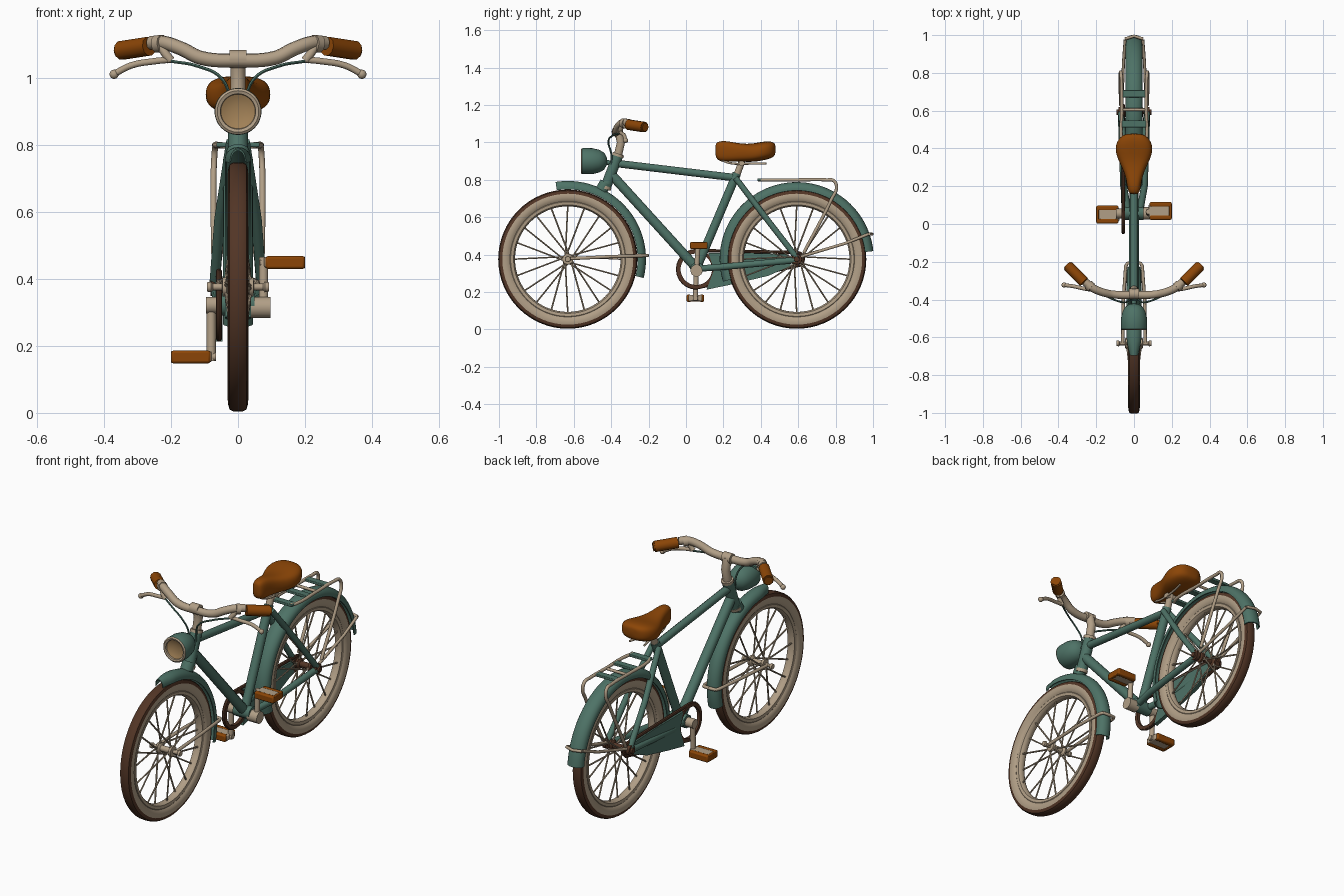
import bpy, bmesh, math
from math import sin, cos, pi, radians

if "Cube" in bpy.data.objects:
    bpy.data.objects.remove(bpy.data.objects["Cube"])

def mat(name, c):
    m = bpy.data.materials.new(name)
    m.diffuse_color = (*c, 1)
    m.use_nodes = True
    m.node_tree.nodes["Principled BSDF"].inputs["Base Color"].default_value = m.diffuse_color
    return m

TEAL = mat("teal paint", (0.076, 0.17, 0.134))
CREAM = mat("cream metal", (0.44, 0.345, 0.24))
BROWN = mat("dark brown rubber", (0.085, 0.036, 0.019))
TAN = mat("orange leather", (0.26, 0.06, 0.002))
LENS = mat("amber lens", (0.36, 0.22, 0.095))

def finish(ob, angle=40):
    bpy.ops.object.select_all(action='DESELECT')
    ob.select_set(True)
    bpy.context.view_layer.objects.active = ob
    if ob.type == 'CURVE':
        bpy.ops.object.convert(target='MESH')
    bpy.ops.object.shade_smooth_by_angle(angle=radians(angle))
    return bpy.context.view_layer.objects.active

def mesh(name, verts, faces, mats, rule=None, angle=40):
    me = bpy.data.meshes.new(name)
    me.from_pydata(verts, [], faces)
    bm = bmesh.new()
    bm.from_mesh(me)
    bmesh.ops.remove_doubles(bm, verts=bm.verts, dist=1e-5)
    bmesh.ops.recalc_face_normals(bm, faces=bm.faces)
    bm.to_mesh(me)
    bm.free()
    for m in mats:
        me.materials.append(m)
    if rule:
        for p in me.polygons:
            p.material_index = rule(p)
    ob = bpy.data.objects.new(name, me)
    bpy.context.collection.objects.link(ob)
    return finish(ob, angle)

def tube(name, paths, r, m, smooth=False, cyclic=False, res=3):
    cu = bpy.data.curves.new(name, 'CURVE')
    cu.dimensions = '3D'
    cu.bevel_depth, cu.bevel_resolution, cu.use_fill_caps = r, res, True
    cu.resolution_u = 6
    for pts in paths:
        s = cu.splines.new('BEZIER' if smooth else 'POLY')
        if smooth:
            s.bezier_points.add(len(pts) - 1)
            for b, p in zip(s.bezier_points, pts):
                b.co = p
                b.handle_left_type = b.handle_right_type = 'AUTO'
        else:
            s.points.add(len(pts) - 1)
            for b, p in zip(s.points, pts):
                b.co = (*p, 1)
        s.use_cyclic_u = cyclic
    cu.materials.append(m)
    ob = bpy.data.objects.new(name, cu)
    bpy.context.collection.objects.link(ob)
    return finish(ob)

def both(pts):
    return [pts, [(-x, y, z) for x, y, z in pts]]

# revolve a (radius, offset) profile about the x or y axis
def lathe(name, prof, c, mats, rule=None, axis='X', a0=0, a1=360, n=48, closed=False, taper=None):
    full = a1 - a0 == 360
    k, rows = len(prof), n if full else n + 1
    vs, fs = [], []
    for i in range(rows):
        a = radians(a0 + (a1 - a0) * i / n)
        w = taper(i / n) if taper else 1
        for r, h in prof:
            u, v = r * cos(a), r * sin(a)
            vs.append((c[0] + h * w, c[1] + u, c[2] + v) if axis == 'X' else (c[0] + u, c[1] + h, c[2] + v))
    for i in range(n):
        j = (i + 1) % rows
        for q in range(k if closed else k - 1):
            p = (q + 1) % k
            fs.append((i * k + q, i * k + p, j * k + p, j * k + q))
    if not full:
        fs += [tuple(range(k)), tuple(range(n * k, n * k + k))]
    return mesh(name, vs, fs, mats, rule)

FRONT, REAR = (0, -0.632, 0.376), (0, 0.592, 0.376)

# wheels: tyre with pale sidewall, hub, spokes
half = [(0.372, 0), (0.371, 0.016), (0.366, 0.025), (0.350, 0.030), (0.333, 0.031), (0.317, 0.027),
        (0.309, 0.021), (0.306, 0.023), (0.29, 0.021), (0.283, 0.011), (0.282, 0)]
section = half + [(r, -x) for r, x in half[-2:0:-1]]
for label, c, hm in (("front", FRONT, CREAM), ("rear", REAR, BROWN)):
    lathe(label + "_wheel", section, c, [CREAM, BROWN], closed=True, n=64,
          rule=lambda p, c=c: int(math.hypot(p.center.y - c[1], p.center.z - c[2]) > 0.347))
    hub = [(0, .093), (.014, .092), (.016, .08), (.010, .075), (.010, .048), (.028, .046),
           (.030, .034), (.016, .026)]
    lathe(label + "_hub", hub + [(r, -x) for r, x in hub[::-1]], c, [hm], n=20)
    spokes = []
    for i in range(20):
        a = 2 * pi * i / 20
        b = a + (0.5 if i % 4 < 2 else -0.5)
        s = 0.036 if i % 2 else -0.036
        spokes.append([(s, c[1] + .027 * cos(b), c[2] + .027 * sin(b)),
                       (s * .15, c[1] + .287 * cos(a), c[2] + .287 * sin(a))])
    tube(label + "_spokes", spokes, 0.0045, CREAM, res=1)

# mudguards: thin curved shell swept around each wheel
def shell(R, w):
    arc = [(R - 0.034 + 0.034 * sin(t), w * cos(t)) for t in [pi * i / 10 for i in range(11)]]
    return [(R - .045, w)] + arc + [(R - .045, -w), (R - .045, .006 - w)] + \
           [(r - .006, x * .87) for r, x in arc[::-1]] + [(R - .045, w - .006)]
lathe("front_mudguard", shell(0.418, .039), FRONT, [TEAL], a0=99, a1=-14, n=32, closed=True,
      taper=lambda t: min(1, 0.6 + 4 * t))
lathe("rear_mudguard", shell(0.412, .045), REAR, [TEAL], a0=6, a1=197, n=48, closed=True)
tube("front_mudguard_stay", both([(.06, -.632, .378), (.056, -.4, .39), (.044, -.225, .395), (.036, -.208, .395),
                                  (0, -.206, .395)]), .009, CREAM)
tube("rear_mudguard_stay", both([(.065, .6, .385), (.056, .85, .46), (.047, .975, .51)]), .008, CREAM)
tube("rear_stay_band", [[(-.048, .98, .51), (0, .995, .51), (.048, .98, .51)]], .008, CREAM)

# frame tubes
tube("head_tube", [[(0, -.43, .76), (0, -.362, .935)]], .03, TEAL)
tube("fork_crown", [[(0, -.452, .745), (0, -.428, .785)]], .034, TEAL)
tube("head_rings", [[(0, -.434, .752), (0, -.428, .768)], [(0, -.366, .925), (0, -.361, .94)]], .033, CREAM)
tube("top_tube", [[(0, -.375, .888), (0, .25, .813)]], .021, TEAL)
tube("down_tube", [[(0, -.40, .83), (0, .05, .335)]], .027, TEAL)
tube("seat_tube", [[(0, .272, .835), (0, .058, .33)]], .024, TEAL)
tube("seat_stays", both([(.02, .265, .81), (.055, .44, .58), (.07, .595, .38)]), .016, TEAL)
tube("chain_stays", both([(.03, .06, .325), (.055, .2, .335), (.068, .595, .372)]), .018, TEAL)
tube("bottom_bracket", [[(-.05, .058, .325), (.05, .058, .325)]], .036, TEAL)
tube("dropouts", both([(.062, .592, .376), (.082, .592, .376)]), .028, BROWN)

# chain drive on the left side
BB = (-.057, .055, .322)
lathe("chainring", [(.084, .009), (.103, .009), (.103, -.009), (.084, -.009)], BB, [BROWN], closed=True)
loop = [(BB[0], BB[1] + .100 * cos(radians(a)), BB[2] + .100 * sin(radians(a))) for a in range(90, 271, 15)]
loop += [(BB[0], .592 + .036 * cos(radians(a)), .376 + .036 * sin(radians(a))) for a in range(-90, 91, 30)]
tube("chain", [loop], .009, BROWN, cyclic=True, res=2)
tube("rear_sprocket", [[(-.064, .592, .376), (-.05, .592, .376)]], .036, BROWN)
outline = [(.12, .408), (.35, .408), (.55, .402), (.56, .34), (.44, .287), (.25, .242), (.11, .213), (.15, .32)]
n = len(outline)
mesh("chain_guard", [(x, y, z) for x in (-.068, -.046) for y, z in outline],
     [tuple(range(n)), tuple(range(n, 2 * n))] +
     [(i, (i + 1) % n, n + (i + 1) % n, n + i) for i in range(n)], [TEAL])

# cranks and pedals
tube("crank_axle", [[(-.095, .056, .322), (.04, .056, .322)]], .026, CREAM)
tube("crank_boss", [[(.035, .056, .315), (.088, .056, .315), (.097, .056, .315)]], .033, CREAM)
tube("crank_arms", [[(.076, .056, .31), (.076, .065, .465)], [(-.08, .056, .33), (-.08, .05, .155)]], .014, CREAM)
tube("pedal_axles", [[(.066, .065, .448), (.12, .065, .448)], [(-.066, .05, .168), (-.12, .05, .168)]], .014, CREAM)

def box(name, lo, hi, m, bevel):
    vs = [(x, y, z) for x in (lo[0], hi[0]) for y in (lo[1], hi[1]) for z in (lo[2], hi[2])]
    ob = mesh(name, vs, [(0, 1, 3, 2), (4, 5, 7, 6), (0, 1, 5, 4), (2, 3, 7, 6), (0, 2, 6, 4), (1, 3, 7, 5)], [m])
    b = ob.modifiers.new("round", 'BEVEL')
    b.width, b.segments = bevel, 2
for label, s, y, z in (("right", 1, .069, .449), ("left", -1, .05, .167)):
    xs = sorted((s * .082, s * .2))
    for part, d in (("front", -.034), ("back", .034)):
        box(f"{label}_pedal_{part}_rubber", (xs[0], y + d - .013, z - .019), (xs[1], y + d + .013, z + .019), TAN, .007)
    ps = sorted((s * .078, s * .188))
    box(label + "_pedal_plate", (ps[0], y - .036, z - .015), (ps[1], y + .036, z + .017), CREAM, .005)
    es = sorted((s * .186, s * .2))
    box(label + "_pedal_end", (es[0], y - .036, z - .018), (es[1], y + .036, z + .018), TAN, .003)

# saddle lofted from rounded sections: y, half width, bottom, top
secs = [(.157, .016, .93, .99), (.166, .030, .905, 1.003), (.20, .037, .896, 1.011), (.25, .044, .898, 1.002),
        (.30, .064, .897, .993), (.35, .09, .895, .993), (.395, .101, .90, 1.002), (.44, .091, .91, 1.008),
        (.47, .064, .922, 1.002), (.479, .03, .94, .988)]
K = 20
def sp(v, e):
    return math.copysign(abs(v) ** e, v)
vs = [(w * sp(cos(2 * pi * i / K), .7), y, (a + b) / 2 + (b - a) / 2 * sp(sin(2 * pi * i / K), .7))
      for y, w, a, b in secs for i in range(K)]
fs = [(r * K + i, r * K + (i + 1) % K, (r + 1) * K + (i + 1) % K, (r + 1) * K + i)
      for r in range(len(secs) - 1) for i in range(K)]
fs += [tuple(range(K)), tuple(range((len(secs) - 1) * K, len(secs) * K))]
seat = mesh("saddle", vs, fs, [TAN], angle=80)
seat.modifiers.new("smooth", 'SUBSURF').levels = 1
tube("seat_post", [[(0, .268, .815), (0, .305, .915)]], .019, CREAM)
tube("seat_clamp", [[(-.03, .298, .89), (.03, .298, .89)]], .016, CREAM)
tube("saddle_rails", both([(.012, .19, .905), (.02, .24, .889), (.03, .36, .887), (.045, .43, .888)]),
     .006, CREAM, smooth=True)

# luggage carrier
tube("carrier_frame", both([(.05, .385, .80), (.064, .43, .80), (.065, .6, .80), (.066, .75, .80),
                            (.068, .79, .795), (.071, .805, .76), (.073, .78, .70), (.07, .63, .41)]), .009, CREAM, smooth=True)
tube("carrier_cross_bar", [[(-.068, .605, .797), (.068, .605, .797)]], .008, CREAM)
for i, y in enumerate((.40, .53, .69)):
    box(f"carrier_slat_{i + 1}", (-.064, y - .019, .794), (.064, y + .019, .808), TEAL, .003)

# headlamp
lathe("headlamp_shell", [(.063, -.553), (.068, -.556), (.070, -.55), (.069, -.50), (.061, -.465), (.046, -.438), (.022, -.424),
                         (0, -.42)], (0, 0, .90), [TEAL], axis='Y')
lathe("headlamp_rim", [(.050, -.545), (.053, -.559), (.062, -.562), (.069, -.557), (.06, -.545)],
      (0, 0, .90), [CREAM], axis='Y', closed=True)
lathe("headlamp_lens", [(.055, -.553), (.04, -.546), (.02, -.541), (0, -.54)], (0, 0, .90), [LENS], axis='Y')
tube("headlamp_bracket", [[(0, -.45, .895), (0, -.375, .89)]], .013, TEAL)

# stem, handlebar, grips
tube("stem", [[(0, -.364, .93), (0, -.348, 1.0), (0, -.362, 1.06)]], .023, CREAM)
tube("stem_clamp", [[(-.026, -.37, 1.057), (.026, -.37, 1.057)]], .028, CREAM)
tube("handlebar", [[(s * x, y, z) for s, x, y, z in
                    ((-1, .26, -.305, 1.105), (-1, .225, -.335, 1.106), (-1, .17, -.36, 1.088), (-1, .11, -.373, 1.06),
                     (1, 0, -.376, 1.053), (1, .11, -.373, 1.06), (1, .17, -.36, 1.088), (1, .225, -.335, 1.106),
                     (1, .26, -.305, 1.105))]], .021, CREAM, smooth=True)
tube("grips", both([(.265, -.307, 1.095), (.35, -.222, 1.082)]), .029, TAN)
tube("grip_ends", both([(.348, -.224, 1.082), (.355, -.217, 1.081)]), .023, TAN)
tube("lever_clamps", both([(.225, -.337, 1.103), (.243, -.322, 1.101)]), .027, CREAM)

# brake levers and cables
tube("lever_brackets", both([(.235, -.335, 1.10), (.215, -.35, 1.07), (.20, -.35, 1.052)]), .013, CREAM)
tube("brake_levers", both([(.20, -.35, 1.055), (.25, -.345, 1.05), (.32, -.33, 1.037), (.373, -.323, 1.01)]),
     .010, CREAM, smooth=True)
for s, label in ((1, "right"), (-1, "left")):
    bpy.ops.mesh.primitive_uv_sphere_add(segments=14, ring_count=8, radius=.014, location=(s * .37, -.323, 1.011))
    ob = bpy.context.object
    ob.name = label + "_lever_knob"
    ob.data.materials.append(CREAM)
    finish(ob, 60)
tube("brake_cables", both([(.20, -.35, 1.05), (.12, -.395, 1.035), (.05, -.415, 1.0), (.025, -.40, .94), (.02, -.40, .86)]),
     .005, TEAL, smooth=True, res=1)
